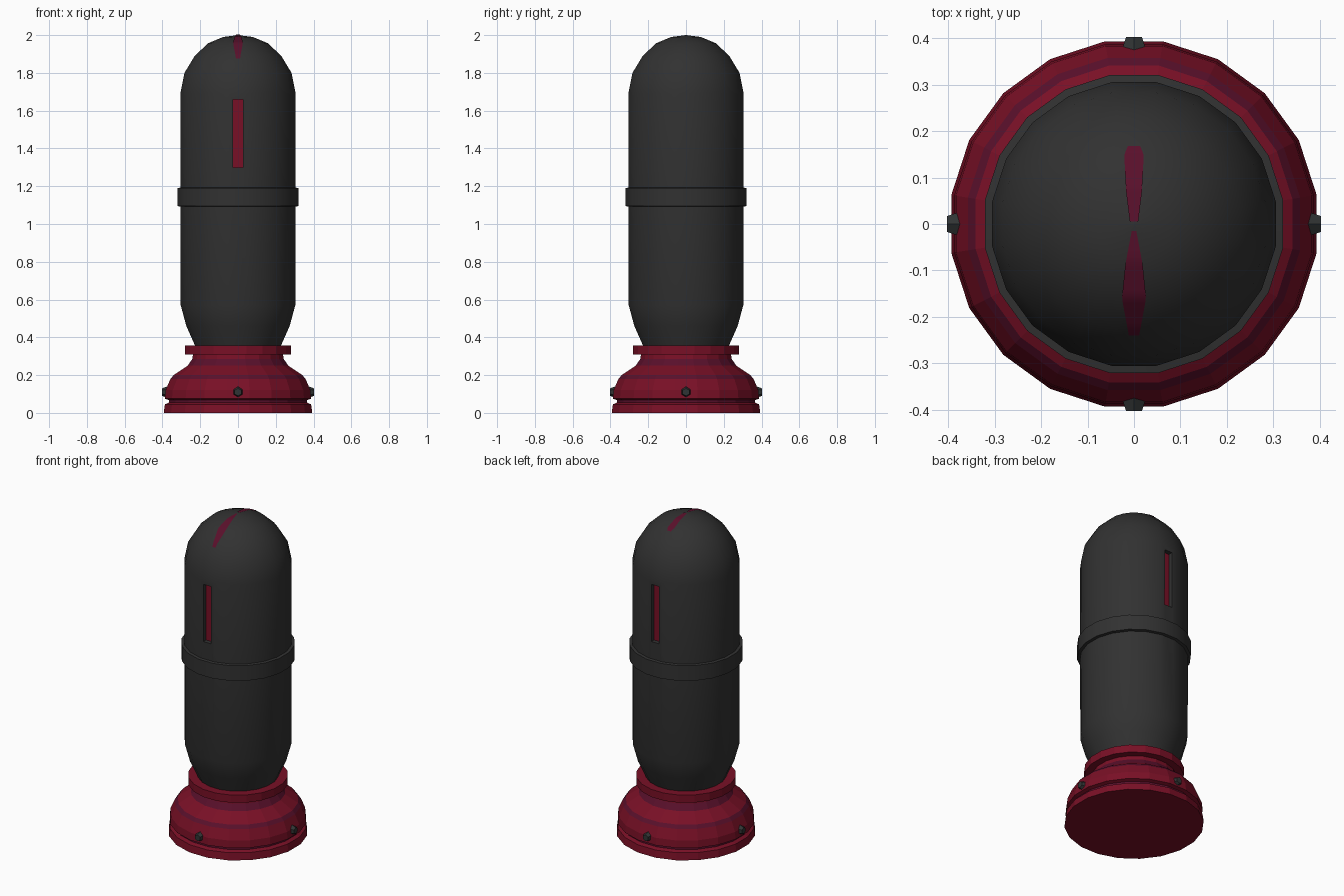
import bpy, bmesh, math
from mathutils import Matrix

if "Cube" in bpy.data.objects:
    bpy.data.objects.remove(bpy.data.objects["Cube"])

SIDES = 20


def material(name, rgb):
    m = bpy.data.materials.new(name)
    m.diffuse_color = (*rgb, 1)
    m.use_nodes = True
    m.node_tree.nodes["Principled BSDF"].inputs["Base Color"].default_value = m.diffuse_color
    return m


BLACK = material("charcoal", (0.031, 0.031, 0.031))
RED = material("deep_red", (0.19, 0.005, 0.019))
PLUM = material("dark_plum", (0.10, 0.005, 0.024))
STUD = material("stud_grey", (0.030, 0.034, 0.034))


def finish(name, bm, mats, angle=None, fix_normals=True):
    if fix_normals:
        bmesh.ops.recalc_face_normals(bm, faces=bm.faces)
    me = bpy.data.meshes.new(name)
    bm.to_mesh(me)
    bm.free()
    ob = bpy.data.objects.new(name, me)
    bpy.context.collection.objects.link(ob)
    for m in mats:
        me.materials.append(m)
    bpy.ops.object.select_all(action='DESELECT')
    ob.select_set(True)
    bpy.context.view_layer.objects.active = ob
    if angle:
        bpy.ops.object.shade_smooth_by_angle(angle=math.radians(angle))
    return ob


def lathe(name, profile, mats, bands=(), closed=False, angle=None):
    """Spin (radius, z) points; segments listed in bands get the second material."""
    bm = bmesh.new()
    rings = []
    for r, z in profile:
        rings.append([bm.verts.new((r * math.sin((i + .5) * math.tau / SIDES),
                                    -r * math.cos((i + .5) * math.tau / SIDES), z))
                      for i in range(SIDES)])
    for k in range(len(rings) if closed else len(rings) - 1):
        a, b = rings[k], rings[(k + 1) % len(rings)]
        for i in range(SIDES):
            j = (i + 1) % SIDES
            f = bm.faces.new((a[i], a[j], b[j], b[i]))
            f.material_index = 1 if k in bands else 0
    if not closed:
        bm.faces.new(rings[0])
        bm.faces.new(rings[-1])
    return finish(name, bm, mats, angle)


def box(name, size, loc, mat):
    bm = bmesh.new()
    bmesh.ops.create_cube(bm, size=1, matrix=Matrix.Translation(loc) @ Matrix.Diagonal((*size, 1)))
    return finish(name, bm, [mat])


# Stepped pedestal
lathe("pedestal", [(.398, 0), (.392, .045), (.37, .055), (.37, .068), (.392, .075), (.388, .12),
                   (.362, .18), (.345, .20), (.27, .25), (.245, .285), (.24, .32)],
      [RED, PLUM], bands=(2, 6, 8))
lathe("collar", [(.22, .31), (.285, .31), (.285, .358), (.22, .358)], [RED], closed=True)

# Capsule body
DOME = [(.309, 1.69), (.287, 1.80), (.232, 1.89), (.16, 1.957), (.08, 1.99), (.001, 2.0)]
body = lathe("capsule_body", [(.22, .32), (.232, .36), (.277, .46), (.307, .57)] + DOME, [BLACK])
lathe("waist_band", [(.295, 1.09), (.325, 1.095), (.325, 1.19), (.295, 1.195)], [BLACK], closed=True, angle=30)

# Recessed window slots, front and back
for side, label in ((-1, "front"), (1, "back")):
    cutter = box("slot_cutter", (.054, .1, .36), (0, side * .32, 1.48), BLACK)
    cutter.hide_render = True
    mod = body.modifiers.new("slot", 'BOOLEAN')
    mod.object, mod.operation, mod.solver = cutter, 'DIFFERENCE', 'EXACT'
    bpy.context.view_layer.objects.active = body
    bpy.ops.object.modifier_apply(modifier=mod.name)
    bpy.data.objects.remove(cutter)
    box(label + "_slot_glow", (.054, .03, .36), (0, side * .262, 1.48), RED)
bpy.ops.object.select_all(action='DESELECT')
body.select_set(True)
bpy.context.view_layer.objects.active = body
bpy.ops.object.shade_smooth_by_angle(angle=math.radians(32))


def lerp(points, t):
    for (a, va), (b, vb) in zip(points, points[1:]):
        if a <= t <= b:
            return va + (vb - va) * (t - a) / (b - a)
    return points[-1][1]


# Tapered stripes painted over the crown
dome_height = sorted(DOME)
for side, label, widths in ((-1, "front", [(.015, .005), (.09, .019), (.16, .026), (.24, .011)]),
                            (1, "back", [(.005, .009), (.07, .017), (.15, .021), (.168, .013)])):
    bm = bmesh.new()
    lo, hi = widths[0][0], widths[-1][0]
    rows = []
    for i in range(17):
        y = lo + (hi - lo) * i / 16
        w = lerp(widths, y)
        z = lerp(dome_height, max(.001, y / math.cos(math.pi / SIDES))) + .003
        rows.append([bm.verts.new((s * w, side * y, z)) for s in (-1, 1)])
    for a, b in zip(rows, rows[1:]):
        f = bm.faces.new((a[0], a[1], b[1], b[0]))
        f.normal_update()
        if f.normal.z < 0:
            f.normal_flip()
    finish(label + "_crown_stripe", bm, [PLUM], 30, fix_normals=False)

# Four studs around the pedestal
for k in range(4):
    bm = bmesh.new()
    turn = Matrix.Rotation(k * math.pi / 2, 4, 'Z')
    place = turn @ Matrix.Translation((0, -.38, .11)) @ Matrix.Rotation(math.pi / 2, 4, 'X')
    bmesh.ops.create_cone(bm, cap_ends=True, segments=6, radius1=.036, radius2=.02, depth=.044, matrix=place)
    finish(f"stud_{k + 1}", bm, [STUD])
